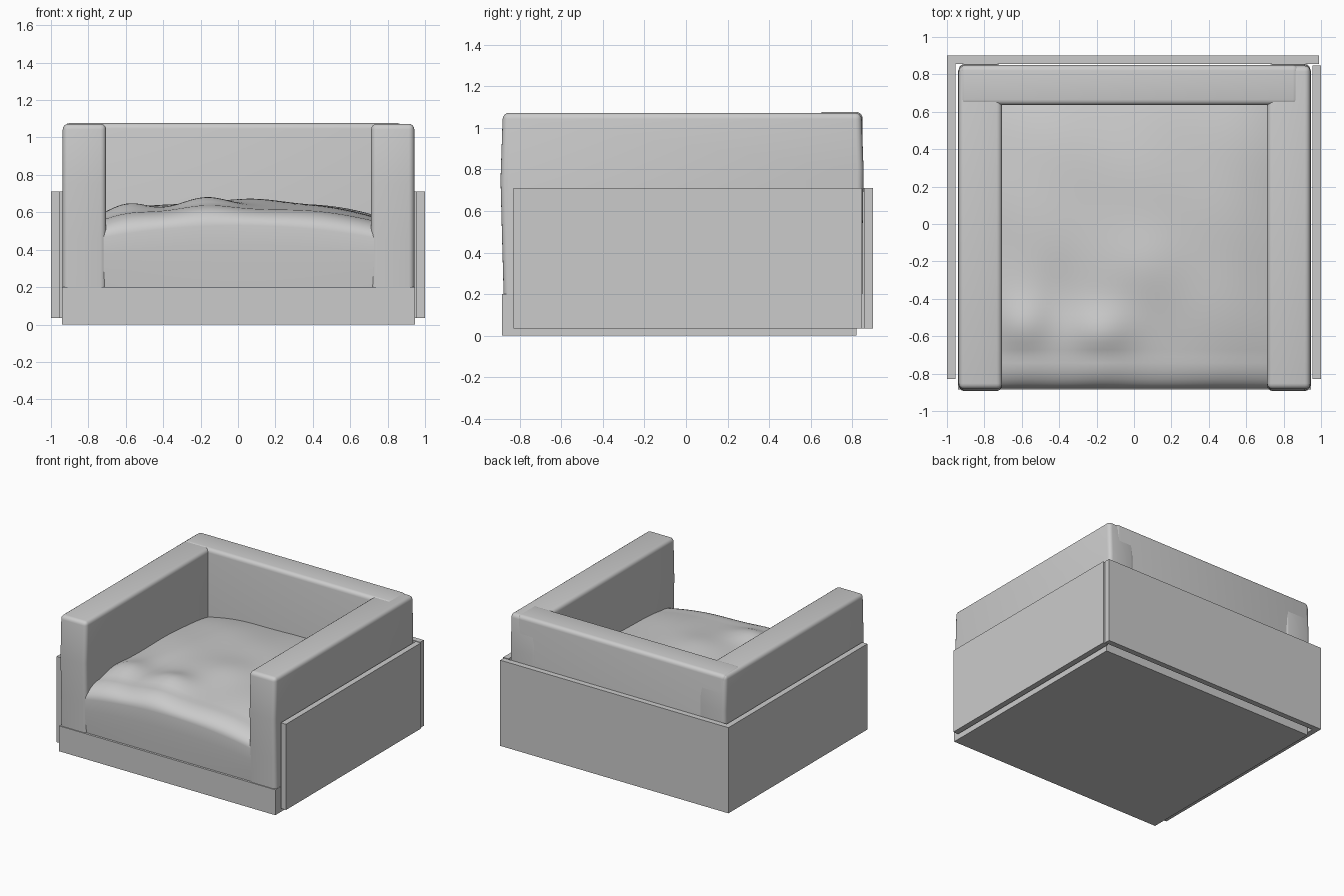
import bpy, bmesh, math

cube = bpy.data.objects.get("Cube")
if cube:
    bpy.data.objects.remove(cube, do_unlink=True)

# Single upholstery colour
grey = bpy.data.materials.new("plain_grey")
grey.use_nodes = True
grey.diffuse_color = (0.6, 0.6, 0.6, 1)
grey.node_tree.nodes["Principled BSDF"].inputs["Base Color"].default_value = (0.6, 0.6, 0.6, 1)


def finish(name, bm, smooth=0):
    bmesh.ops.recalc_face_normals(bm, faces=bm.faces)
    mesh = bpy.data.meshes.new(name)
    bm.to_mesh(mesh)
    bm.free()
    mesh.materials.append(grey)
    obj = bpy.data.objects.new(name, mesh)
    bpy.context.collection.objects.link(obj)
    if smooth:
        bpy.ops.object.select_all(action="DESELECT")
        obj.select_set(True)
        bpy.context.view_layer.objects.active = obj
        bpy.ops.object.shade_smooth_by_angle(angle=math.radians(smooth))
    return obj


def side_profile(name, points, x0, x1, radius=0):
    """Extrude a (y, z) outline from x0 to x1, optionally softening its edges."""
    bm = bmesh.new()
    face = bm.faces.new([bm.verts.new((x0, y, z)) for y, z in points])
    new = bmesh.ops.extrude_face_region(bm, geom=[face])["geom"]
    bmesh.ops.translate(bm, vec=(x1 - x0, 0, 0),
                        verts=[v for v in new if isinstance(v, bmesh.types.BMVert)])
    bmesh.ops.recalc_face_normals(bm, faces=bm.faces)
    if radius:
        sharp = [e for e in bm.edges if e.calc_face_angle(0) > 1
                 and max(v.co.z for v in e.verts) > 0.25]
        bmesh.ops.bevel(bm, geom=sharp, offset=radius, segments=4,
                        profile=0.5, affect="EDGES", clamp_overlap=True)
    return finish(name, bm, 35 if radius else 0)


def box(name, x0, x1, y0, y1, z0, z1, radius=0):
    return side_profile(name, [(y0, z0), (y1, z0), (y1, z1), (y0, z1)], x0, x1, radius)


# Plinth and outer panels
box("base", -0.94, 0.945, -0.885, 0.82, 0, 0.2)
box("right_panel", -1, -0.955, -0.83, 0.9, 0.035, 0.71)
box("left_panel", 0.955, 1, -0.83, 0.848, 0.035, 0.71)
box("back_panel", -0.955, 0.99, 0.856, 0.9, 0.035, 0.71)

# Softly bulging arms and the backrest between them
arm = [(-0.878, 0.2), (0.845, 0.2), (0.852, 0.6), (0.855, 0.8), (0.845, 1.073),
       (-0.882, 1.073), (-0.893, 0.75), (-0.885, 0.45)]
side_profile("right_arm", arm, -0.937, -0.705, 0.03)
side_profile("left_arm", arm, 0.712, 0.943, 0.03)
box("backrest", -0.93, 0.88, 0.635, 0.85, 0.2, 1.077, 0.03)


# Rumpled seat cushion
def bump(x, y, cx, cy, sx, sy):
    return math.exp(-((x - cx) / sx) ** 2 - ((y - cy) / sy) ** 2)


def seat_height(x, y):
    u, v = abs(x) / 0.73, (y + 0.1) / 0.75
    h = 0.53 + 0.065 * (1 - u ** 3) + 0.055 * (1 - abs(v) ** 3)
    h += 0.045 * bump(x, y, -0.17, -0.58, 0.16, 0.13)
    h += 0.04 * bump(x, y, -0.6, -0.55, 0.14, 0.14)
    h += 0.022 * bump(x, y, 0.1, -0.2, 0.2, 0.2)
    h -= 0.015 * bump(x, y, -0.4, -0.4, 0.12, 0.2)
    return h + 0.004 * math.sin(9 * x + 5 * y) * math.sin(7 * y - 3 * x)


bm = bmesh.new()
COLS, ROWS, ROUND = 48, 36, 8
rows = []
depth, y_front, y_back = 0.17, -0.88, 0.66
for r in range(-3, ROUND + ROWS + 1):
    row = []
    for c in range(COLS + 1):
        x = -0.72 + 1.46 * c / COLS
        crown = 1 - (x / 0.75) ** 2
        shoulder = 0.46 + 0.07 * crown
        if r < 0:                               # front face
            t = (r + 3) / 3
            y = y_front + 0.012 * (1 - t) ** 2
            z = 0.2 + (shoulder - 0.2) * t
        elif r <= ROUND:                        # rounded front edge
            a = math.pi / 2 * r / ROUND
            y = y_front + depth * (1 - math.cos(a))
            z = shoulder + (seat_height(x, y_front + depth) - shoulder) * math.sin(a)
        else:                                   # seat top
            t = (r - ROUND) / ROWS
            y = y_front + depth + (y_back - y_front - depth) * t
            z = seat_height(x, y)
        row.append(bm.verts.new((x, y, z)))
    rows.append(row)
for low, high in zip(rows, rows[1:]):
    for c in range(COLS):
        bm.faces.new((low[c], low[c + 1], high[c + 1], high[c]))
finish("seat_cushion", bm, 60)
